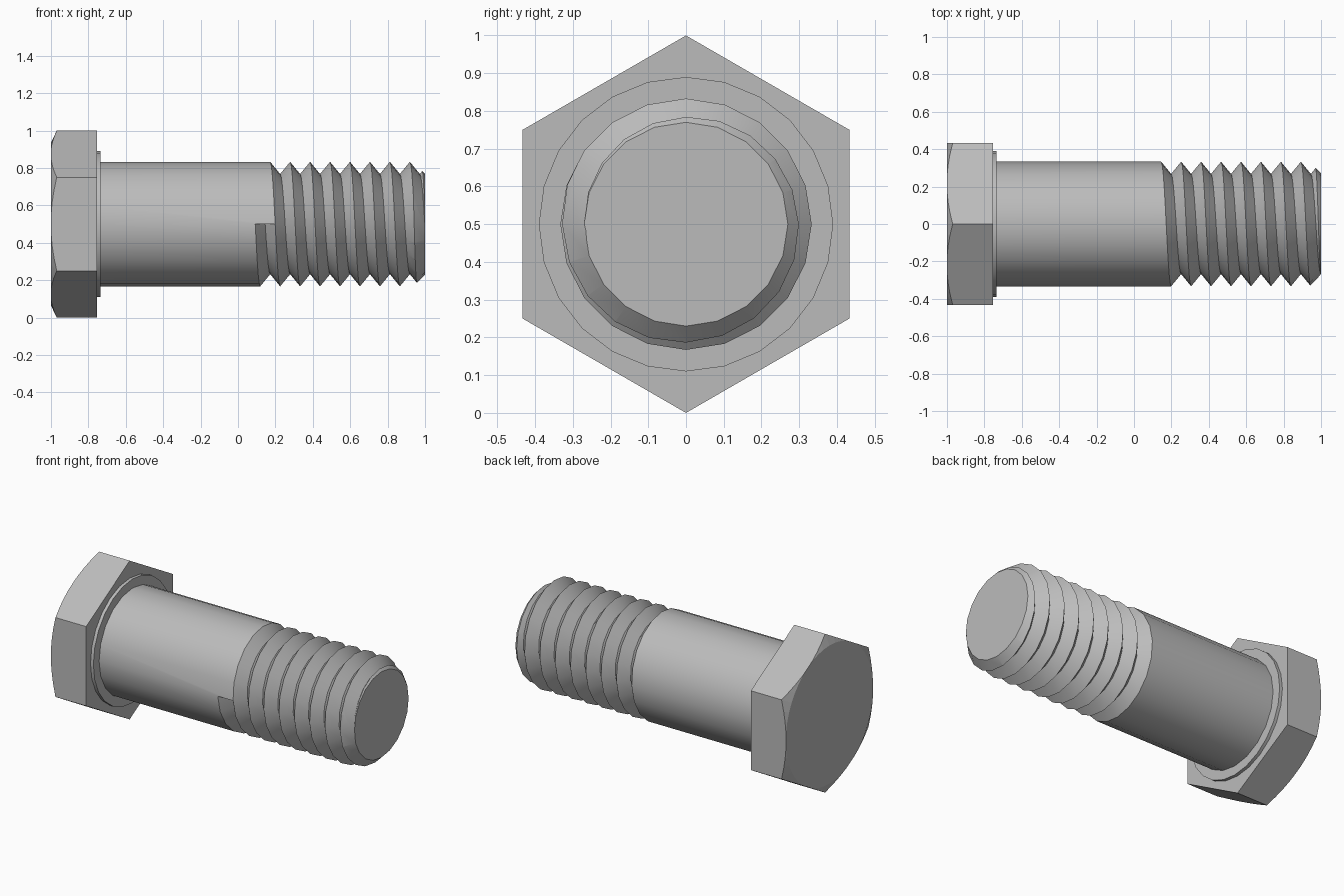
import bpy, bmesh, math

cube = bpy.data.objects.get("Cube")
if cube:
    bpy.data.objects.remove(cube, do_unlink=True)

steel = bpy.data.materials.new("grey steel")
steel.use_nodes = True
steel.diffuse_color = (0.5, 0.5, 0.5, 1)
steel.node_tree.nodes["Principled BSDF"].inputs["Base Color"].default_value = (0.5, 0.5, 0.5, 1)

AXIS_Z = 0.5
SHANK_R, ROOT_R = 0.333, 0.268
PITCH, THREAD_START = 0.1067, 0.092


def around(x, r, turn):
    """Point at radius r around the bolt axis, starting at the front and going under."""
    a = math.tau * turn
    return (x, -r * math.cos(a), AXIS_Z - r * math.sin(a))


def finish(name, bm):
    bmesh.ops.recalc_face_normals(bm, faces=bm.faces)
    mesh = bpy.data.meshes.new(name)
    bm.to_mesh(mesh)
    bm.free()
    mesh.materials.append(steel)
    ob = bpy.data.objects.new(name, mesh)
    bpy.context.collection.objects.link(ob)
    return ob


def lathe(name, profile, sides, offset=0.0):
    """Closed solid through (x, radius) rings with flat ends."""
    bm = bmesh.new()
    rings = [[bm.verts.new(around(x, r, (i + offset) / sides)) for i in range(sides)]
             for x, r in profile]
    for a, b in zip(rings, rings[1:]):
        for i in range(sides):
            k = (i + 1) % sides
            bm.faces.new((a[i], a[k], b[k], b[i]))
    bm.faces.new(rings[0])
    bm.faces.new(rings[-1])
    return finish(name, bm)


def keep_inside(ob, cutter):
    """Trim a part to the inside of a chamfered cutter, then drop the cutter."""
    cutter.hide_render = True
    mod = ob.modifiers.new("chamfer", 'BOOLEAN')
    mod.operation, mod.solver, mod.object = 'INTERSECT', 'EXACT', cutter
    bpy.context.view_layer.objects.active = ob
    bpy.ops.object.modifier_apply(modifier=mod.name)
    bpy.data.objects.remove(cutter, do_unlink=True)


def smooth(ob):
    bpy.ops.object.select_all(action='DESELECT')
    ob.select_set(True)
    bpy.context.view_layer.objects.active = ob
    bpy.ops.object.shade_smooth_by_angle(angle=math.radians(30))


# Hexagonal head, outer corners rounded off by a shallow cone
head = lathe("hex_head", [(-1, 0.5), (-0.755, 0.5)], 6, 0.5)
keep_inside(head, lathe("head_cutter", [(-1, 0.435), (-0.95, 0.54), (-0.7, 0.54)], 48))

# Bearing collar under the head
smooth(lathe("collar", [(-0.78, 0.39), (-0.735, 0.39)], 24))

# Shank with the helical V thread: every column zigzags between crest and root
SIDES, STEPS = 20, 20
bm = bmesh.new()
base = [bm.verts.new(around(-0.8, SHANK_R, i / SIDES)) for i in range(SIDES)]
cols = []
for i in range(SIDES):
    count = STEPS + (3 if i == 0 else 1)
    cols.append([bm.verts.new(around(THREAD_START + PITCH * (i / SIDES + j / 2),
                                     ROOT_R if j % 2 else SHANK_R, i / SIDES))
                 for j in range(count)])
first = cols[0]
cols.append(first[2:])  # one turn on, the first column again, a pitch further

for i in range(SIDES):
    a, b = cols[i], cols[i + 1]
    if i < SIDES - 1:
        bm.faces.new((base[i], base[i + 1], b[0], a[0]))
    else:
        bm.faces.new((base[i], base[0], first[0], b[0], a[0]))
    for j in range(STEPS):
        bm.faces.new((a[j], b[j], b[j + 1], a[j + 1]))
bm.faces.new(first[:3])  # wall where the groove begins
bm.faces.new(base)

# Close the far end beyond the trimmed length
tip = bm.verts.new((THREAD_START + PITCH * (STEPS + 1) / 2, 0, AXIS_Z))
rim = [c[STEPS] for c in cols] + [first[STEPS + 1]]
for i, v in enumerate(rim):
    bm.faces.new((v, rim[(i + 1) % len(rim)], tip))
shank = finish("threaded_shank", bm)

# Flat end with a chamfer
keep_inside(shank, lathe("end_cutter", [(-0.9, 0.4), (0.87, 0.4), (1, 0.27)], SIDES))
smooth(shank)
